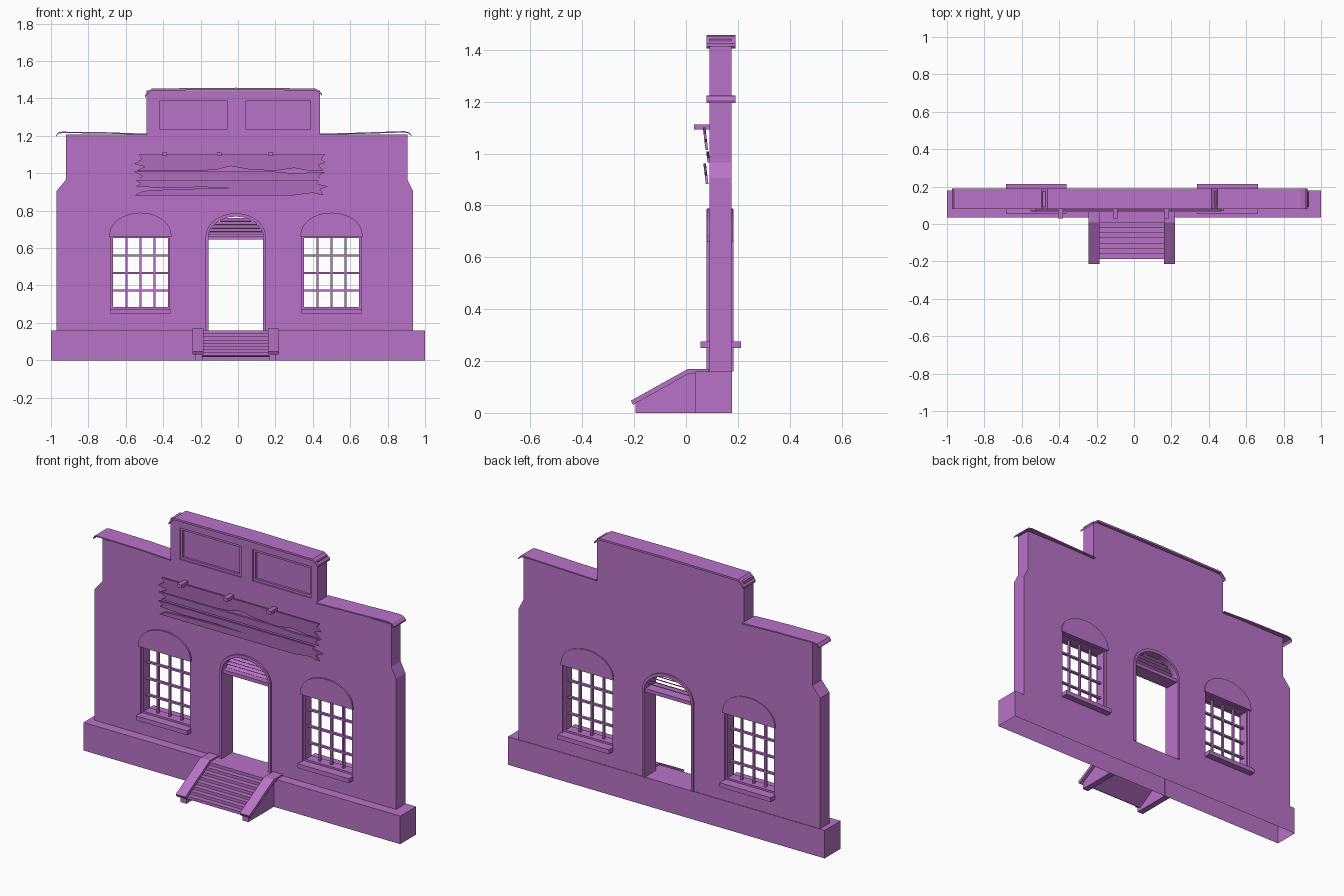
import bpy, bmesh
from math import sin, cos, pi, sqrt
from mathutils import Matrix

cube = bpy.data.objects.get("Cube")
if cube:
    bpy.data.objects.remove(cube, do_unlink=True)

purple = bpy.data.materials.new("purple_paint")
purple.use_nodes = True
COLOUR = (0.49, 0.17, 0.58, 1)
purple.diffuse_color = COLOUR
for node in purple.node_tree.nodes:
    if node.type == 'BSDF_PRINCIPLED':
        node.inputs["Base Color"].default_value = COLOUR


def finish(name, mesh):
    mesh.materials.clear()
    mesh.materials.append(purple)
    for poly in mesh.polygons:
        poly.use_smooth = False
        poly.material_index = 0
    obj = bpy.data.objects.new(name, mesh)
    bpy.context.collection.objects.link(obj)
    return obj


def prism(name, loops, lo, hi, axis='Y'):
    """Extrude an outline (further loops are holes) from lo to hi along an axis."""
    curve = bpy.data.curves.new(name, 'CURVE')
    curve.dimensions = '2D'
    curve.fill_mode = 'BOTH'
    curve.extrude = (hi - lo) / 2
    for loop in loops:
        spline = curve.splines.new('POLY')
        spline.points.add(len(loop) - 1)
        for point, (u, v) in zip(spline.points, loop):
            point.co = (u, v, 0, 1)
        spline.use_cyclic_u = True
    temp = bpy.data.objects.new(name + "_outline", curve)
    bpy.context.collection.objects.link(temp)
    graph = bpy.context.evaluated_depsgraph_get()
    mesh = bpy.data.meshes.new_from_object(temp.evaluated_get(graph))
    bpy.data.objects.remove(temp, do_unlink=True)
    bpy.data.curves.remove(curve)
    mid = (lo + hi) / 2
    if axis == 'Y':
        m = Matrix(((1, 0, 0, 0), (0, 0, 1, mid), (0, 1, 0, 0), (0, 0, 0, 1)))
    else:
        m = Matrix(((0, 0, 1, mid), (1, 0, 0, 0), (0, 1, 0, 0), (0, 0, 0, 1)))
    bm = bmesh.new()
    bm.from_mesh(mesh)
    bm.transform(m)
    bmesh.ops.remove_doubles(bm, verts=bm.verts, dist=1e-5)
    bmesh.ops.recalc_face_normals(bm, faces=bm.faces)
    bm.to_mesh(mesh)
    bm.free()
    return finish(name, mesh)


def box(name, x, y, z, open_bottom=False):
    bm = bmesh.new()
    bmesh.ops.create_cube(bm, size=1)
    for v in bm.verts:
        v.co = [r[0] if c < 0 else r[1] for c, r in zip(v.co, (x, y, z))]
    if open_bottom:
        under = [f for f in bm.faces if f.normal.z < -0.9]
        bmesh.ops.delete(bm, geom=under, context='FACES_ONLY')
    mesh = bpy.data.meshes.new(name)
    bm.to_mesh(mesh)
    bm.free()
    return finish(name, mesh)


def rect(x0, x1, z0, z1):
    return [(x0, z0), (x1, z0), (x1, z1), (x0, z1)]


def arch(cx, z, rx, rz, n=20):
    return [(cx + rx * cos(pi * i / n), z + rz * sin(pi * i / n)) for i in range(n + 1)]


def strip(name, path, thick, y0, y1):
    lower = [(x, z - thick) for x, z in reversed(path)]
    return prism(name, [path + lower], y0, y1)


FRONT, BACK = 0.09, 0.175
CX = -0.012
BASE = 0.16
windows = {"right": -0.522, "left": 0.5}
panels = {"right": (-0.43, -0.045), "left": (0.03, 0.4)}

# Plinth and wall with its openings
box("plinth", (-1, 1), (0.035, 0.178), (0, BASE), open_bottom=True)
outline = [(-0.97, BASE), (0.935, BASE), (0.935, 0.905), (0.905, 0.965), (0.905, 1.208),
           (0.438, 1.208), (0.438, 1.442), (-0.488, 1.442), (-0.488, 1.208),
           (-0.92, 1.208), (-0.92, 0.965), (-0.97, 0.905)]
# Door cuts the lower edge, so it is spliced into the outline
door_edge = [(CX - 0.155, BASE)] + arch(CX, 0.655, 0.155, 0.12)[::-1] + [(CX + 0.155, BASE)]
outline = outline[:1] + door_edge + outline[1:]
holes = [rect(c - 0.157, c + 0.157, 0.272, 0.67) for c in windows.values()]
holes += [rect(a, b, 1.222, 1.402) for a, b in panels.values()]
prism("wall", [outline] + holes, FRONT, BACK)

# Recessed parapet panels with a thin inner frame
for side, (a, b) in panels.items():
    box(side + "_parapet_panel", (a, b), (0.108, BACK), (1.222, 1.402))
    prism(side + "_panel_frame", [rect(a, b, 1.222, 1.402),
          rect(a + 0.013, b - 0.013, 1.235, 1.389)], 0.096, 0.11)

# Thin metal caps with turned-down ends
strip("parapet_cap", [(-0.496, 1.417), (-0.484, 1.432), (-0.462, 1.453), (-0.01, 1.457),
                      (0.415, 1.453), (0.436, 1.437), (0.448, 1.425)], 0.011, 0.08, 0.19)
strip("right_wall_cap", [(-0.972, 1.203), (-0.962, 1.218), (-0.94, 1.222), (-0.7, 1.219),
                         (-0.486, 1.211)], 0.007, 0.08, 0.19)
strip("left_wall_cap", [(0.436, 1.211), (0.65, 1.217), (0.89, 1.225), (0.915, 1.218),
                        (0.928, 1.203)], 0.007, 0.08, 0.19)

# Windows: hood, sill, frame and glazing bars
for side, c in windows.items():
    hood = arch(c, 0.672, 0.165, 0.117)
    prism(side + "_window_hood", [hood + [(c - 0.167, 0.66), (c + 0.167, 0.66)]], 0.081, 0.181)
    box(side + "_window_sill", (c - 0.162, c + 0.162), (0.055, 0.213), (0.25, 0.275))
    prism(side + "_window_frame", [rect(c - 0.157, c + 0.157, 0.272, 0.664),
          rect(c - 0.147, c + 0.147, 0.285, 0.654)], 0.105, 0.16)
    for i in (-1, 0, 1):
        x, z = c + i * 0.075, 0.466 + i * 0.094
        box(side + "_upright_bar", (x - 0.005, x + 0.005), (0.125, 0.14), (0.28, 0.66))
        box(side + "_cross_bar", (c - 0.15, c + 0.15), (0.125, 0.14), (z - 0.005, z + 0.005))

# Door surround, transom rail and tilted louvres
outer = [(CX + 0.161, BASE)] + arch(CX, 0.66, 0.161, 0.126) + [(CX - 0.161, BASE)]
inner = arch(CX, 0.66, 0.147, 0.108)[::-1]
prism("door_surround", [outer + [(CX - 0.147, BASE)] + inner + [(CX + 0.147, BASE)]], 0.08, 0.184)
box("door_transom", (CX - 0.15, CX + 0.15), (0.09, 0.175), (0.645, 0.665))
for i in range(5):
    z = 0.676 + i * 0.019
    half = 0.149 * sqrt(max(0, 1 - ((z - 0.66) / 0.112) ** 2))
    prism("door_louvre", [[(0.118, z - 0.007), (0.122, z - 0.01), (0.152, z + 0.006),
                           (0.148, z + 0.009)]], CX - half, CX + half, 'X')

# Stair flight, open underneath
STEPS = 8
run, rise = 0.225 / STEPS, 0.135 / STEPS
flight = []
for i in range(STEPS):
    y, z = -0.188 + i * run, 0.025 + i * rise
    flight += [(y, z), (y, z + rise)]
flight += [(0.038, BASE), (0.038, 0.143), (-0.175, 0.018)]
prism("stair_flight", [flight], CX - 0.18, CX + 0.18, 'X')

# Stair side walls and sloping copings
cheek = [(-0.195, 0), (0.036, 0), (0.036, 0.158), (0.008, 0.158), (-0.195, 0.036)]
coping = [(-0.213, 0.047), (-0.204, 0.031), (0.012, 0.152), (0.088, 0.152),
          (0.088, 0.17), (0.008, 0.17)]
for side, s in (("right", -1), ("left", 1)):
    span = sorted((CX + s * 0.178, CX + s * 0.214))
    prism(side + "_stair_cheek", [cheek], *span, 'X')
    span = sorted((CX + s * 0.172, CX + s * 0.232))
    prism(side + "_stair_coping", [coping], *span, 'X')

# Broken sign planks with splintered ends, each leaning a little
planks = {
    "upper": ([(-0.53, 1.1), (0.465, 1.1), (0.445, 1.075), (0.47, 1.055), (0.43, 1.045),
               (0.455, 1.013), (0.38, 1.013), (0.3, 1.028), (0.2, 1.013), (0.06, 1.02),
               (-0.04, 1.038), (-0.11, 1.02), (-0.2, 1.013), (-0.54, 1.013), (-0.5, 1.035),
               (-0.555, 1.05), (-0.515, 1.075)], 0.072),
    "middle": ([(-0.555, 1.008), (0.2, 1.008), (0.29, 1.0), (0.465, 1.006), (0.43, 0.985),
                (0.45, 0.966), (-0.545, 0.966), (-0.51, 0.985)], 0.08),
    "lower": ([(-0.55, 0.962), (0.435, 0.962), (0.42, 0.945), (0.48, 0.93), (0.44, 0.915),
               (0.455, 0.882), (0.4, 0.895), (0.3, 0.882), (-0.55, 0.882), (-0.51, 0.905),
               (-0.4, 0.912), (-0.2, 0.918), (0, 0.921), (-0.2, 0.926), (-0.4, 0.92),
               (-0.545, 0.93), (-0.52, 0.945)], 0.072),
}
for name, (shape, y) in planks.items():
    plank = prism(name + "_sign_plank", [shape], y, y + 0.01)
    middle = sum(p[1] for p in shape) / len(shape)
    for v in plank.data.vertices:
        v.co.y += (middle - v.co.z) * 0.12
for x in (-0.392, -0.1, 0.173):
    box("sign_bracket", (x - 0.013, x + 0.013), (0.03, 0.092), (1.093, 1.112))
